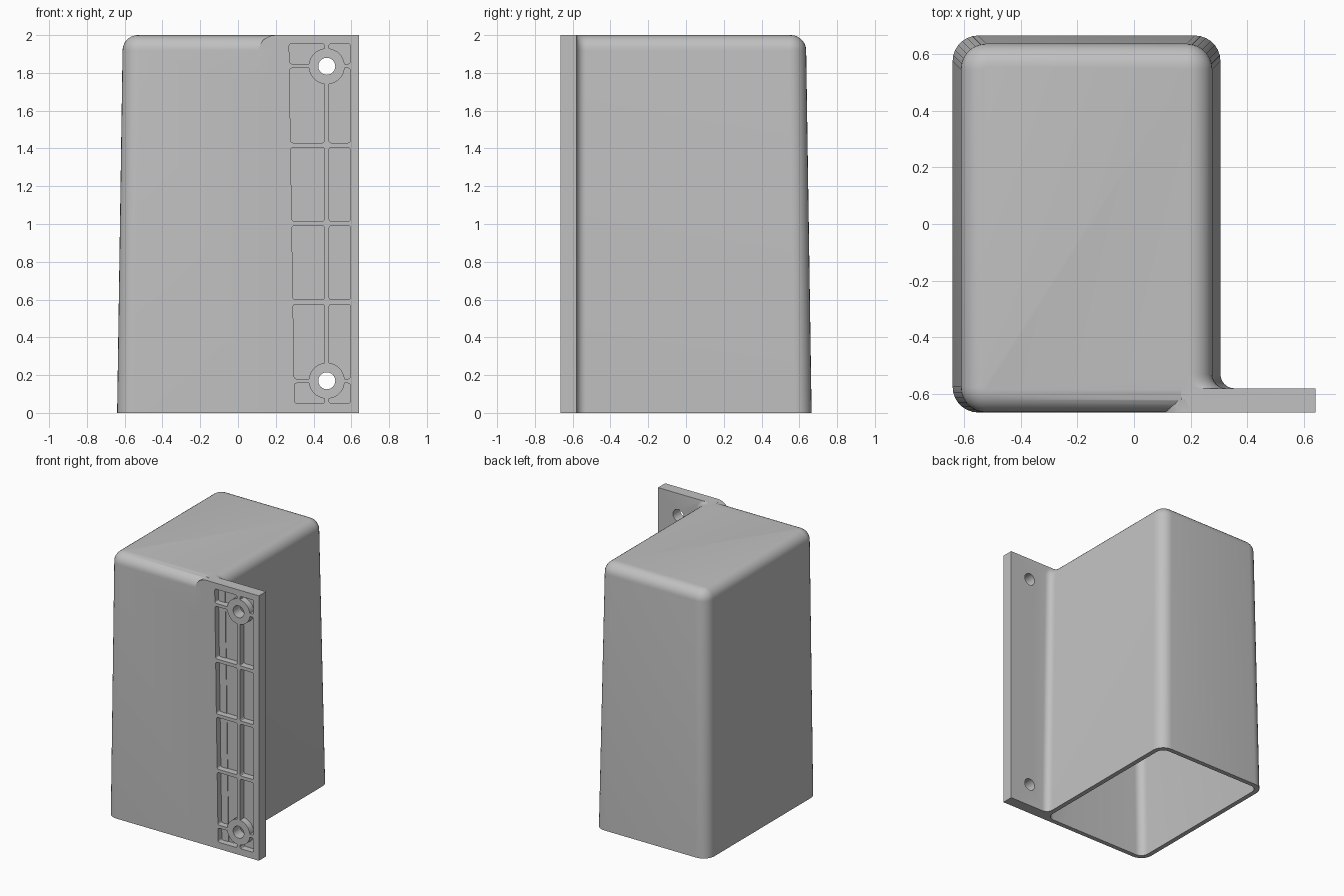
import bpy, bmesh
from math import sin, cos, pi

cube = bpy.data.objects.get("Cube")
if cube:
    bpy.data.objects.remove(cube, do_unlink=True)

grey = bpy.data.materials.new("matte grey")
grey.use_nodes = True
colour = (0.53, 0.53, 0.53, 1)
grey.diffuse_color = colour
grey.node_tree.nodes["Principled BSDF"].inputs["Base Color"].default_value = colour

HEIGHT, EDGE, STEPS = 2.0, 0.08, 7
FRONT, PLATE_BACK, PLATE_END = -0.665, -0.58, 0.64
WALL, DRAFT = 0.035, 0.015


def loft(name, rings):
    """Closed solid through equal-length rings of points."""
    bm = bmesh.new()
    rows = [[bm.verts.new(p) for p in ring] for ring in rings]
    n = len(rows[0])
    for a, b in zip(rows, rows[1:]):
        for i in range(n):
            j = (i + 1) % n
            bm.faces.new((a[i], a[j], b[j], b[i]))
    bm.faces.new(rows[0][::-1])
    bm.faces.new(rows[-1])
    bmesh.ops.recalc_face_normals(bm, faces=bm.faces)
    mesh = bpy.data.meshes.new(name)
    bm.to_mesh(mesh)
    bm.free()
    mesh.materials.append(grey)
    obj = bpy.data.objects.new(name, mesh)
    bpy.context.collection.objects.link(obj)
    return obj


def combine(target, tool, operation):
    """Apply a boolean, then drop the tool."""
    mod = target.modifiers.new("Boolean", "BOOLEAN")
    mod.operation, mod.solver, mod.object = operation, "EXACT", tool
    bpy.context.view_layer.objects.active = target
    bpy.ops.object.modifier_apply(modifier=mod.name)
    bpy.data.objects.remove(tool, do_unlink=True)


def round_corners(x0, x1, y0, y1, r, steps=STEPS):
    """Counter-clockwise rounded rectangle."""
    centres = [(x1 - r, y1 - r), (x0 + r, y1 - r), (x0 + r, y0 + r), (x1 - r, y0 + r)]
    pts = []
    for k, (cx, cy) in enumerate(centres):
        for i in range(steps + 1):
            a = pi / 2 * (k + i / steps)
            pts.append((cx + r * cos(a), cy + r * sin(a)))
    return pts


def stations(bottom, top, edge):
    """Heights with the inset of the rounded top edge."""
    out = [(bottom, 0)]
    for i in range(STEPS + 1):
        a = pi / 2 * i / STEPS
        out.append((top - edge + edge * sin(a), edge * (1 - cos(a))))
    return out


def shell_solid(name, bottom, top, edge, radius, offset):
    rings = []
    for z, inset in stations(bottom, top, edge):
        d, t = DRAFT * z, inset + offset
        outline = round_corners(-0.64 + d + t, 0.305 - d - t, FRONT + t,
                                0.665 - d - t, radius - inset)
        rings.append([(x, y, z) for x, y in outline])
    return loft(name, rings)


def slab(name, outline, y0, y1):
    """Extrude an x-z outline along y."""
    return loft(name, [[(x, y, z) for x, z in outline] for y in (y0, y1)])


def disc(name, z, radius, y0, y1):
    outline = [(0.47 + radius * cos(i * pi / 20), z + radius * sin(i * pi / 20)) for i in range(40)]
    return slab(name, outline, y0, y1)


# Mounting plate, its upper inner end fading into the cover
run = [(0.2 - 0.09 * sin(i * pi / 12), HEIGHT - EDGE * (1 - cos(i * pi / 12))) for i in range(7)]
plate = slab("mounting_plate", [(0.11, 0), (PLATE_END, 0), (PLATE_END, HEIGHT)] + run,
             FRONT, PLATE_BACK)

# Ribbed pockets in the plate front
rows = [(0.05, 0.157), (0.18, 0.575), (0.6, 0.99), (1.015, 1.405), (1.43, 1.825), (1.848, 1.955)]
for left, right in ((None, 0.458), (0.482, 0.595)):
    for z0, z1 in rows:
        outline = round_corners(left or 0.3, right, z0, z1, 0.012, 3)
        if left is None:  # outer pocket edge follows the draft
            outline = [(x - DRAFT * z if x < 0.35 else x, z) for x, z in outline]
        combine(plate, slab("pocket_cutter", outline, FRONT - 0.05, FRONT + 0.05), "DIFFERENCE")

# Screw bosses
for z in (0.17, 1.835):
    combine(plate, disc("screw_boss", z, 0.095, FRONT, FRONT + 0.06), "UNION")
    combine(plate, disc("screw_hole", z, 0.045, FRONT - 0.1, PLATE_BACK + 0.1), "DIFFERENCE")

# Tapered cover
cover = shell_solid("cover_with_mounting_plate", 0, HEIGHT, EDGE, 0.09, 0)

# Concave fillet between the cover side and the plate
R = 0.05
rings = []
for z, inset in stations(0, HEIGHT, EDGE):
    s = 0.305 - DRAFT * z - inset
    arc = [(s + R - R * sin(i * pi / 12), PLATE_BACK + R - R * cos(i * pi / 12)) for i in range(7)]
    outline = [(s - 0.03, -0.62), (s + R, -0.62)] + arc + [(s - 0.03, PLATE_BACK + R)]
    rings.append([(x, y, z) for x, y in outline])
fillet = loft("side_fillet", rings)

combine(cover, plate, "UNION")
combine(cover, fillet, "UNION")

# Hollow interior, open at the bottom
combine(cover, shell_solid("cavity", -0.1, HEIGHT - WALL, 0.05, 0.06, WALL), "DIFFERENCE")

bpy.ops.object.select_all(action="DESELECT")
cover.select_set(True)
bpy.context.view_layer.objects.active = cover
bpy.ops.object.shade_smooth_by_angle(angle=pi / 6)
